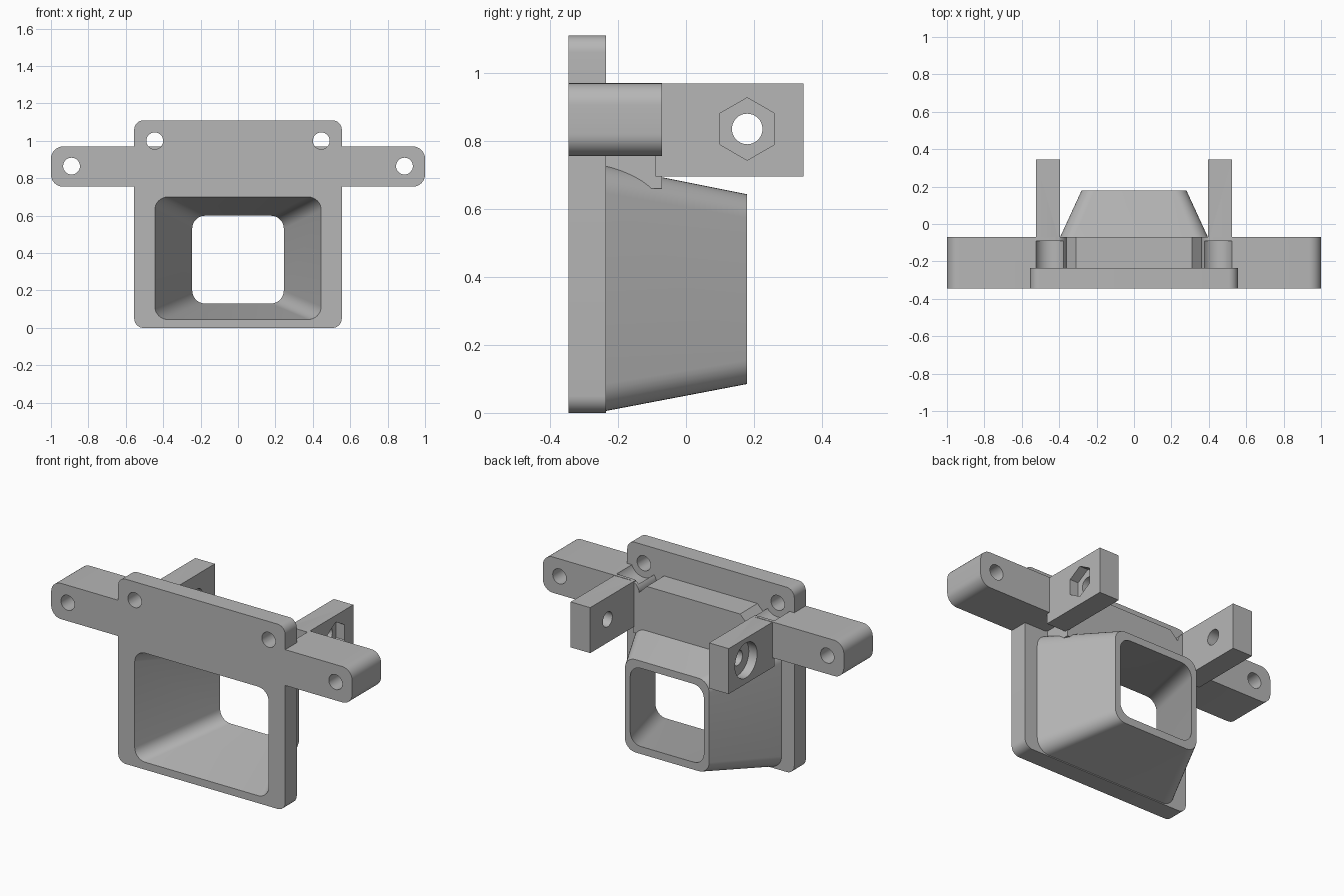
import bpy, bmesh
from math import cos, sin, pi, radians
from mathutils import Matrix, Vector

cube = bpy.data.objects.get("Cube")
if cube:
    bpy.data.objects.remove(cube, do_unlink=True)

grey = bpy.data.materials.new("plain_grey")
grey.use_nodes = True
grey.diffuse_color = (0.47, 0.47, 0.47, 1)
grey.node_tree.nodes["Principled BSDF"].inputs["Base Color"].default_value = grey.diffuse_color

FRONT, PLATE_BACK, BAR_BACK, REAR = -0.345, -0.235, -0.07, 0.18


def finish(name, bm):
    bmesh.ops.recalc_face_normals(bm, faces=bm.faces)
    mesh = bpy.data.meshes.new(name)
    bm.to_mesh(mesh)
    bm.free()
    mesh.materials.append(grey)
    ob = bpy.data.objects.new(name, mesh)
    bpy.context.scene.collection.objects.link(ob)
    return ob


def rounded(x0, x1, z0, z1, r, steps=8):
    """Rounded rectangle outline in the XZ plane."""
    pts = []
    corners = [(x1 - r, z1 - r), (x0 + r, z1 - r), (x0 + r, z0 + r), (x1 - r, z0 + r)]
    for q, (cx, cz) in enumerate(corners):
        for i in range(steps + 1):
            a = (q + i / steps) * pi / 2
            pts.append((cx + r * cos(a), cz + r * sin(a)))
    return pts


def loft(name, a, ya, b, yb):
    """Solid between two matching outlines at depths ya and yb."""
    bm = bmesh.new()
    va = [bm.verts.new((x, ya, z)) for x, z in a]
    vb = [bm.verts.new((x, yb, z)) for x, z in b]
    n = len(va)
    bm.faces.new(va)
    bm.faces.new(vb[::-1])
    for i in range(n):
        j = (i + 1) % n
        bm.faces.new((va[i], vb[i], vb[j], va[j]))
    return finish(name, bm)


def prism(name, outline, y0, y1):
    return loft(name, outline, y0, outline, y1)


def box(name, x, y, z):
    return prism(name, [(x[0], z[0]), (x[1], z[0]), (x[1], z[1]), (x[0], z[1])], *y)


def rod(name, start, end, r, sides=32):
    """Straight cylinder or hexagon between two points."""
    start, end = Vector(start), Vector(end)
    axis = end - start
    turn = axis.to_track_quat('Z', 'Y').to_matrix().to_4x4()
    bm = bmesh.new()
    bmesh.ops.create_cone(bm, cap_ends=True, segments=sides, radius1=r, radius2=r,
                          depth=axis.length,
                          matrix=Matrix.Translation((start + end) / 2) @ turn)
    return finish(name, bm)


def combine(target, others, operation):
    for other in others:
        mod = target.modifiers.new(operation.lower(), 'BOOLEAN')
        mod.operation, mod.solver, mod.object = operation, 'EXACT', other
        other.hide_render = True
    bpy.context.view_layer.update()
    graph = bpy.context.evaluated_depsgraph_get()
    mesh = bpy.data.meshes.new_from_object(target.evaluated_get(graph))
    target.modifiers.clear()
    target.data = mesh
    for other in others:
        bpy.data.objects.remove(other, do_unlink=True)


# Mounting plate
bracket = prism("mounting_bracket", rounded(-0.555, 0.555, 0, 1.11, 0.05), FRONT, PLATE_BACK)

# Tapered funnel and the crossbar with chamfered top corners above it
solids = [
    loft("funnel", rounded(-0.48, 0.48, 0.002, 0.73, 0.08), PLATE_BACK - 0.02,
         rounded(-0.28, 0.28, 0.085, 0.643, 0.07), REAR),
    prism("crossbar", [(-0.4, 0.66), (0.4, 0.66), (0.4, 0.87), (0.31, 0.96),
                       (-0.31, 0.96), (-0.4, 0.87)], PLATE_BACK - 0.02, BAR_BACK),
]
# Tapered opening through the funnel
front_hole = rounded(-0.445, 0.445, 0.045, 0.70, 0.07)
rear_hole = rounded(-0.245, 0.245, 0.13, 0.60, 0.07)


def extend(k):
    return [(p[0] + (q[0] - p[0]) * k, p[1] + (q[1] - p[1]) * k)
            for p, q in zip(front_hole, rear_hole)]


length = REAR - FRONT
cuts = [loft("opening", extend(-0.1), FRONT - 0.1 * length, extend(1.1), REAR + 0.1 * length)]

for s in (-1, 1):
    # Side ear with rounded end, and rear arm
    ear = sorted((s * 0.36, s * 1.0))
    solids.append(prism("ear", rounded(*ear, 0.755, 0.97, 0.065), FRONT, BAR_BACK))
    solids.append(box("arm", sorted((s * 0.395, s * 0.525)), (-0.09, 0.345), (0.695, 0.968)))
    # Screw holes, with clearance behind the plate
    cuts.append(rod("ear_hole", (s * 0.89, -0.5, 0.865), (s * 0.89, 0.1, 0.865), 0.045))
    cuts.append(rod("plate_hole", (s * 0.445, -0.5, 1.0), (s * 0.445, -0.2, 1.0), 0.045))
    cuts.append(rod("clearance", (s * 0.445, PLATE_BACK, 1.0), (s * 0.445, -0.09, 1.0), 0.085))
    cuts.append(rod("arm_hole", (s * 0.3, REAR, 0.835), (s * 0.6, REAR, 0.835), 0.045))

# Round screw-head recess on one arm, hexagonal nut recess on the other
cuts.append(rod("head_recess", (-0.47, REAR, 0.835), (-0.6, REAR, 0.835), 0.105))
nut = rod("nut_recess", (0, 0, 0), (0, 0, 0.13), 0.092, 6)
nut.data.transform(Matrix.Translation((0.47, REAR, 0.835)) @ Matrix.Rotation(radians(90), 4, 'Y'))
# Keep a corner of the hexagon pointing up
top = max(v.co.z for v in nut.data.vertices)
if top < 0.835 + 0.09:
    pivot = Matrix.Translation((0, REAR, 0.835))
    nut.data.transform(pivot @ Matrix.Rotation(radians(30), 4, 'X') @ pivot.inverted())
cuts.append(nut)

combine(bracket, solids, 'UNION')
combine(bracket, cuts, 'DIFFERENCE')

bpy.ops.object.select_all(action='DESELECT')
bracket.select_set(True)
bpy.context.view_layer.objects.active = bracket
bpy.ops.object.shade_smooth_by_angle(angle=radians(25))
